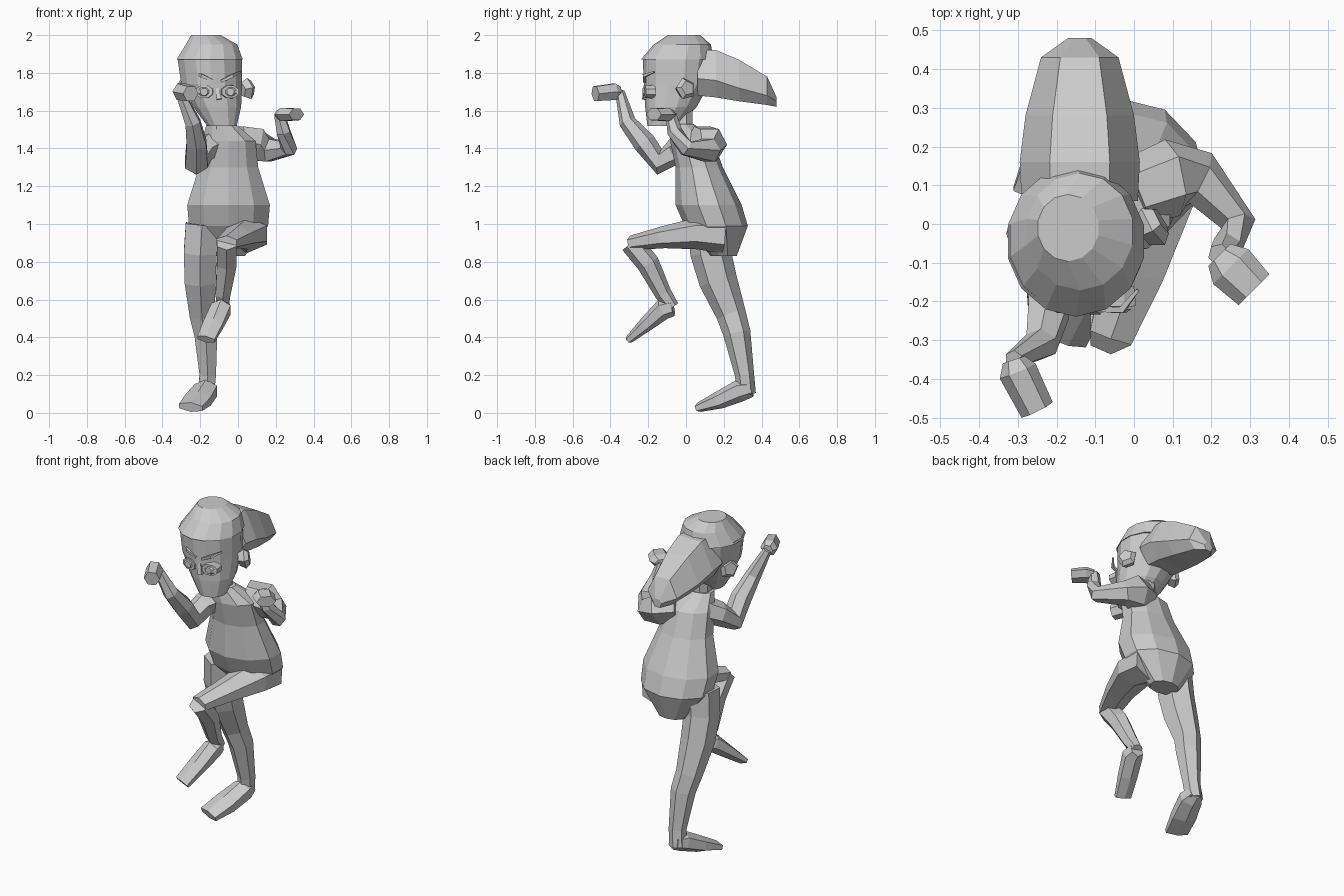
import bpy, bmesh, math
from mathutils import Vector

cube = bpy.data.objects.get("Cube")
if cube:
    bpy.data.objects.remove(cube, do_unlink=True)

tone = .6
grey = bpy.data.materials.new("plain grey")
grey.use_nodes = True
grey.diffuse_color = (tone, tone, tone, 1)
shader = grey.node_tree.nodes["Principled BSDF"]
shader.inputs["Base Color"].default_value = grey.diffuse_color

ACROSS, ALONG, UP = Vector((1, 0, 0)), Vector((0, 1, 0)), Vector((0, 0, 1))


def ring(centre, axis_a, axis_b, sides):
    """Polygon of points around a centre, spanned by two scaled axes."""
    points = []
    for i in range(sides):
        angle = math.tau * (i + .5) / sides
        points.append(centre + axis_a * math.cos(angle) + axis_b * math.sin(angle))
    return points


def skin(name, rings):
    """Bridge neighbouring rings and close both ends."""
    bm = bmesh.new()
    loops = [[bm.verts.new(point) for point in points] for points in rings]
    for lower, upper in zip(loops, loops[1:]):
        for i in range(len(lower)):
            bm.faces.new((lower[i - 1], lower[i], upper[i], upper[i - 1]))
    bm.faces.new(loops[0])
    bm.faces.new(loops[-1])
    bmesh.ops.recalc_face_normals(bm, faces=bm.faces)
    mesh = bpy.data.meshes.new(name)
    bm.to_mesh(mesh)
    bm.free()
    mesh.materials.append(grey)
    bpy.context.collection.objects.link(bpy.data.objects.new(name, mesh))


def stack(name, levels, depth, sides):
    """Level rings given by centre and width radius; depth scales front to back."""
    rings = []
    for *centre, radius in levels:
        rings.append(ring(Vector(centre), ACROSS * radius, ALONG * radius * depth, sides))
    skin(name, rings)


def limb(name, joints, widths, side=ACROSS, flat=1, end_flat=1, sides=6):
    """Tube through joints; width runs along the side axis, flat scales the other."""
    joints = [Vector(joint) for joint in joints]
    last = len(joints) - 1
    rings = []
    for i, (joint, width) in enumerate(zip(joints, widths)):
        heading = Vector()
        for step in (joint - joints[max(i - 1, 0)], joints[min(i + 1, last)] - joint):
            heading += step.normalized()
        heading.normalize()
        across = (side - heading * side.dot(heading)).normalized()
        thickness = width * (flat + (end_flat - flat) * i / last)
        rings.append(ring(joint, across * width, heading.cross(across) * thickness, sides))
    skin(name, rings)


# Tunic, flaring to the hips and closing underneath
stack("tunic", [
    (-.05, .2, .83, .09),
    (-.05, .16, .99, .22),
    (-.05, .12, 1.1, .23),
    (-.05, .07, 1.3, .165),
    (-.05, .03, 1.44, .15),
    (-.09, -.02, 1.53, .08)], depth=.76, sides=10)
stack("neck", [(-.09, -.02, 1.5, .06), (-.1, -.02, 1.65, .06)], depth=1, sides=8)

# Head, with a cap that folds over the brow line
stack("head", [
    (-.085, -.12, 1.52, .08),
    (-.11, -.08, 1.62, .13),
    (-.14, -.05, 1.74, .165),
    (-.15, -.045, 1.88, .175)], depth=1.05, sides=14)
stack("cap", [
    (-.15, -.045, 1.87, .18),
    (-.14, -.02, 1.95, .14),
    (-.17, -.01, 2, .08)], depth=1.08, sides=14)

# Swept-back hair: narrow ridge, wide flanks, flat underside
locks = []
for y, ridge, flank, under, half in (
        (.06, 1.92, 1.77, 1.68, .15),
        (.16, 1.92, 1.76, 1.67, .155),
        (.28, 1.87, 1.72, 1.65, .14),
        (.43, 1.78, 1.68, 1.63, .1),
        (.48, 1.67, 1.65, 1.62, .03)):
    outline = [(half * .5, ridge), (half, flank), (half * .6, under)]
    mirrored = [(-x, z) for x, z in reversed(outline)]
    locks.append([(x - .14, y, z) for x, z in outline + mirrored])
skin("swept_back_hair", locks)

# Paired ears, eyes and brows
for label, sign in (("left", 1), ("right", -1)):
    outward = ACROSS * sign
    ear = Vector((-.12, -.02, 1.71)) + outward * .14
    tip = ear + outward * .05 + ALONG * .03 + UP * .01
    limb(label + "_ear", [ear, ear.lerp(tip, .6), tip], (.04, .06, .04), side=ALONG, sides=5)

    socket = Vector((-.11, -.17, 1.7)) + outward * .06
    front = socket - ALONG * .05 + outward * .01
    limb(label + "_eye_rim", [socket, front], (.055, .05), flat=.7, end_flat=.7, sides=8)
    limb(label + "_eyeball", [front, front - ALONG * .01], (.035, .02), flat=.7, sides=8)

    inner = front + UP * .055 - outward * .05
    middle = inner + UP * .03 + outward * .06
    outer = middle + ALONG * .05 + UP * .02 + outward * .04
    limb(label + "_brow", [inner, middle, outer], (.01, .012, .006), side=UP, sides=4)
limb("nose", [(-.11, -.21, 1.72), (-.1, -.22, 1.66)], (.01, .02), sides=4)

# Left arm, swung back with the forearm lifted
left_wrist = (.22, -.08, 1.58)
limb("left_arm", [
    (0, .08, 1.44),
    (.1, .12, 1.42),
    (.17, .12, 1.39),
    (.27, 0, 1.4),
    (.24, -.06, 1.49),
    left_wrist], (.09, .1, .07, .045, .04, .03), side=UP)
limb("left_hand", [left_wrist, (.25, -.11, 1.58), (.31, -.17, 1.58)],
     (.025, .04, .035), side=UP, flat=1.6, end_flat=1.6)

# Right arm, reaching forward
right_wrist = (-.31, -.35, 1.7)
limb("right_arm", [
    (-.12, .02, 1.43),
    (-.19, -.05, 1.39),
    (-.22, -.14, 1.33),
    (-.22, -.22, 1.43),
    (-.24, -.31, 1.54),
    right_wrist], (.08, .07, .07, .06, .045, .025))
limb("right_hand", [right_wrist, (-.3, -.38, 1.7), (-.25, -.48, 1.69)],
     (.03, .05, .045), side=UP)

# Left leg, raised with the knee bent
left_knee = (-.06, -.29, .9)
left_ankle = (-.08, -.07, .56)
limb("left_thigh", [(.04, .2, .94), (.05, .06, .95), (0, -.12, .93), left_knee],
     (.13, .12, .09, .065), flat=.75, end_flat=.6)
limb("left_shin", [left_knee, (-.06, -.2, .79), (-.08, -.12, .63), left_ankle],
     (.06, .06, .045, .035))
limb("left_foot", [left_ankle, (-.09, -.12, .55), (-.13, -.21, .47), (-.17, -.3, .39)],
     (.04, .06, .06, .055), flat=1.2, end_flat=.4)

# Right leg, bearing the weight
right_ankle = (-.17, .32, .1)
limb("right_leg", [
    (-.19, .12, 1),
    (-.2, .13, .85),
    (-.2, .17, .7),
    (-.19, .24, .52),
    (-.17, .27, .42),
    (-.16, .31, .2),
    right_ankle], (.1, .1, .095, .075, .07, .05, .05), flat=1.1)
limb("right_foot", [(-.16, .35, .13), (-.17, .29, .12), (-.21, .18, .07), (-.25, .07, .03)],
     (.04, .07, .08, .075), flat=1.1, end_flat=.35)
